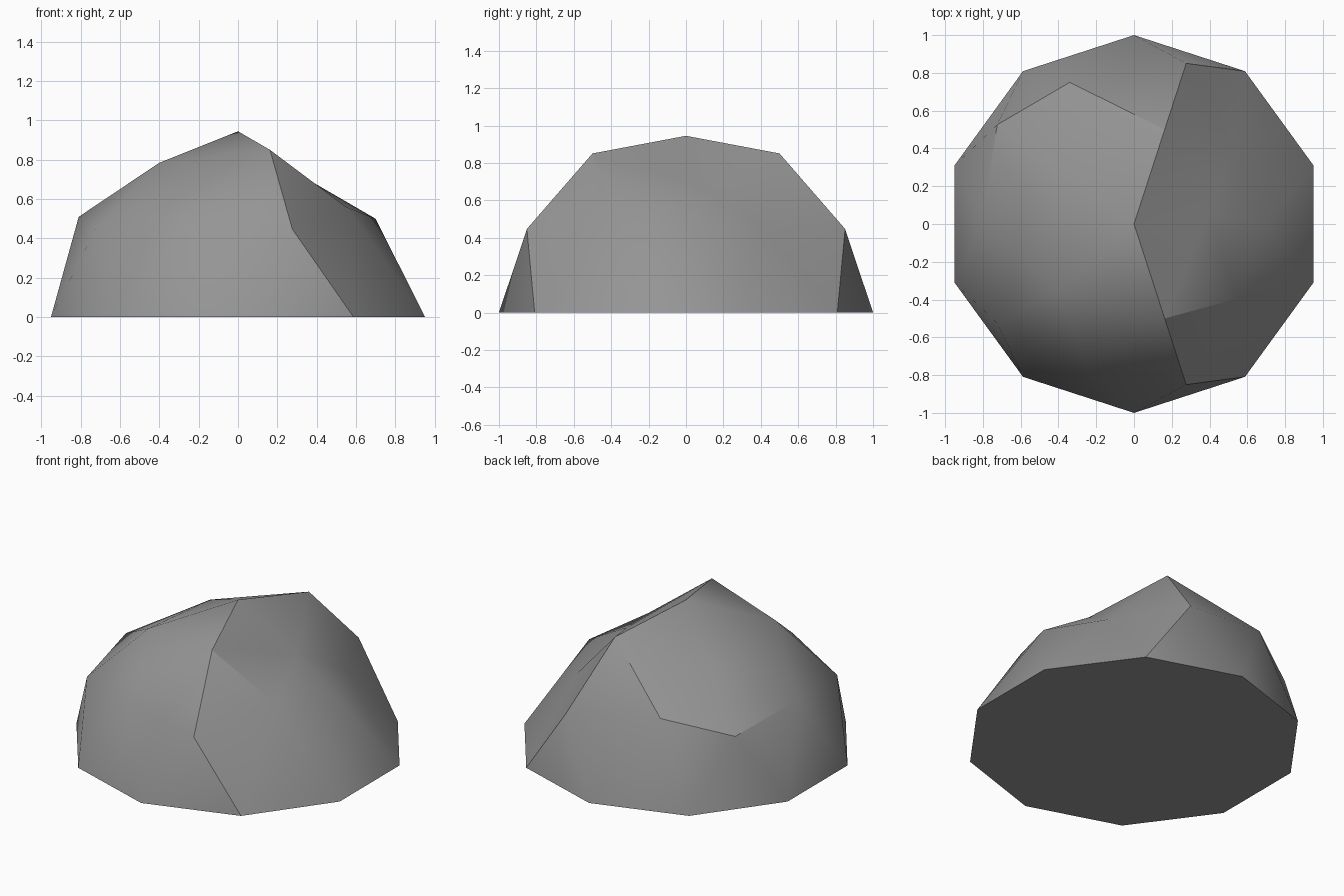
import bpy, bmesh, math
from mathutils import Vector

if "Cube" in bpy.data.objects:
    bpy.data.objects.remove(bpy.data.objects["Cube"])

# One stone grey for the whole rock
grey = bpy.data.materials.new("stone grey")
grey.diffuse_color = (0.3, 0.3, 0.3, 1)
grey.use_nodes = True
grey.node_tree.nodes["Principled BSDF"].inputs["Base Color"].default_value = grey.diffuse_color

# Low-poly ball: its ten-sided equator becomes the foot of the rock
bm = bmesh.new()
bmesh.ops.create_icosphere(bm, subdivisions=2, radius=1)
lower = [v for v in bm.verts if v.co.z < -0.01]
bmesh.ops.delete(bm, geom=lower, context='VERTS')
rim = [e for e in bm.edges if e.is_boundary]
for v in {v for e in rim for v in e.verts}:
    v.co.z = 0

# Dents: the vertex nearest the first point is pushed to the second
dents = [
    ((0, 0, 1), (0, 0, 0.945)),                       # peak
    ((0.53, 0, 0.85), (0.39, 0.05, 0.68)),            # right hollow
    ((0.89, 0, 0.45), (0.70, 0, 0.50)),
    ((0.69, -0.5, 0.53), (0.55, -0.395, 0.56)),
    ((0.69, 0.5, 0.53), (0.52, 0.38, 0.472)),
    ((-0.43, 0.31, 0.85), (-0.41, 0.30, 0.722)),      # left slope
    ((-0.43, -0.31, 0.85), (-0.40, -0.35, 0.785)),
    ((-0.26, 0.81, 0.53), (-0.34, 0.75, 0.547)),
    ((-0.26, -0.81, 0.53), (-0.245, -0.753, 0.505)),
    ((-0.85, 0, 0.53), (-0.81, 0, 0.51)),
]
moves = [(min(bm.verts, key=lambda v: (v.co - Vector(a)).length), b) for a, b in dents]
for v, b in moves:
    v.co = b

# Flat underside
bmesh.ops.contextual_create(bm, geom=rim)
bmesh.ops.recalc_face_normals(bm, faces=bm.faces)

mesh = bpy.data.meshes.new("rock")
bm.to_mesh(mesh)
bm.free()
mesh.materials.append(grey)
rock = bpy.data.objects.new("rock", mesh)
bpy.context.collection.objects.link(rock)

# Smooth faces, keeping the strong creases sharp
bpy.context.view_layer.objects.active = rock
rock.select_set(True)
bpy.ops.object.shade_smooth_by_angle(angle=math.radians(30))
